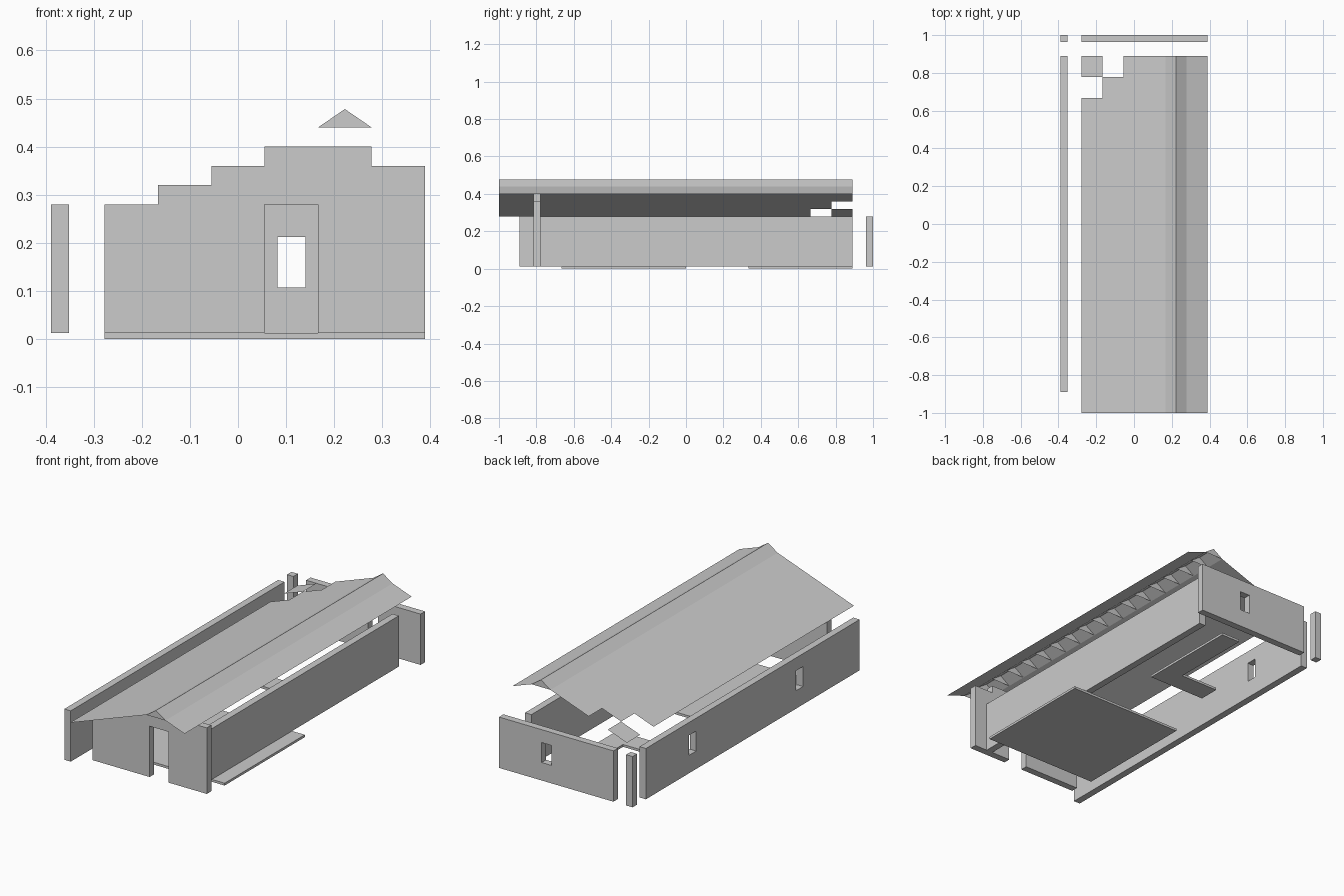
import bpy, bmesh
from mathutils import Vector

if "Cube" in bpy.data.objects:
    bpy.data.objects.remove(bpy.data.objects["Cube"])

C = 1 / 9                      # size of one plan cell
T = C / 3                      # wall thickness
BASE, TOP = 0.0125, 0.28       # wall bottom and top
SILL, HEAD = 0.107, 0.212      # window heights
gx = lambda i: -3.5 * C + i * C    # plan cell edge positions
gy = lambda j: -1 + j * C


def finish(name, bm):
    me = bpy.data.meshes.new(name)
    bm.to_mesh(me)
    bm.free()
    ob = bpy.data.objects.new(name, me)
    bpy.context.collection.objects.link(ob)
    return ob


def panel(name, us, vs, solid, place, depth=None):
    """Sheet of grid cells where solid(i, j) holds, extruded by depth if given."""
    bm = bmesh.new()
    verts = {}

    def vert(i, j):
        if (i, j) not in verts:
            verts[i, j] = bm.verts.new(place(us[i], vs[j]))
        return verts[i, j]

    for i in range(len(us) - 1):
        for j in range(len(vs) - 1):
            if solid(i, j):
                bm.faces.new([vert(i, j), vert(i + 1, j), vert(i + 1, j + 1), vert(i, j + 1)])
    if depth:
        res = bmesh.ops.extrude_face_region(bm, geom=bm.faces[:], use_keep_orig=True)
        moved = [g for g in res["geom"] if isinstance(g, bmesh.types.BMVert)]
        bmesh.ops.translate(bm, verts=moved, vec=Vector(depth))
        bmesh.ops.recalc_face_normals(bm, faces=bm.faces[:])
    return finish(name, bm)


def wall(name, start, end, windows, place, depth):
    us = [start]
    for w in windows:
        us += [w - 0.029, w + 0.029]
    us.append(end)
    panel(name, us, [BASE, SILL, HEAD, TOP],
          lambda i, j: not (i % 2 == 1 and j == 1), place, depth)


# Long side walls, back wall and the loose corner post
wall("left_wall", gy(1), gy(17), [gy(5.5), gy(13.5)], lambda u, v: (gx(0), u, v), (T, 0, 0))
wall("right_wall", gy(2), gy(17), [], lambda u, v: (gx(6), u, v), (T, 0, 0))
wall("back_wall", gx(1), gx(7), [gx(4.5)], lambda u, v: (u, 1, v), (0, -T, 0))
wall("corner_post", gx(0), gx(0) + T, [], lambda u, v: (u, 1, v), (0, -T, 0))

# Front wall with stepped gable and doorway
steps = [1, 2, 3, 4, 4, 3]
panel("front_wall", [gx(i) for i in range(1, 8)], [BASE, TOP, 0.32, 0.36, 0.40],
      lambda i, j: j < steps[i] and not (i == 3 and j == 0),
      lambda u, v: (u, gy(2), v), (0, -T, 0))

# Floor slabs
flat = lambda u, v: (u, v, 0)
panel("front_floor", [gx(1), gx(7)], [gy(3), gy(9)], lambda i, j: True, flat, (0, 0, BASE))
panel("back_floor", [gx(2), gx(4), gx(5)], [gy(12), gy(13), gy(17)],
      lambda i, j: i == 1 or j == 0, flat, (0, 0, BASE))

# Thin roof sheet with two missing tiles at the back left
profile = [(gx(1), 0.28), (gx(2), 0.32), (gx(3), 0.36), (gx(4), 0.40), (gx(5), 0.44),
           (gx(5.5), 0.478), (gx(6), 0.44), (gx(7), 0.40)]
panel("roof", profile, [gy(0), gy(15), gy(16), gy(17)],
      lambda i, j: (i, j) not in {(0, 1), (1, 2)},
      lambda p, y: (p[0], y, p[1]))

# Triangular ribs under the ridge
bm = bmesh.new()
for k in range(18):
    bm.faces.new([bm.verts.new((x, gy(k), z)) for x, z in profile[4:7]])
finish("ridge_ribs", bm)
